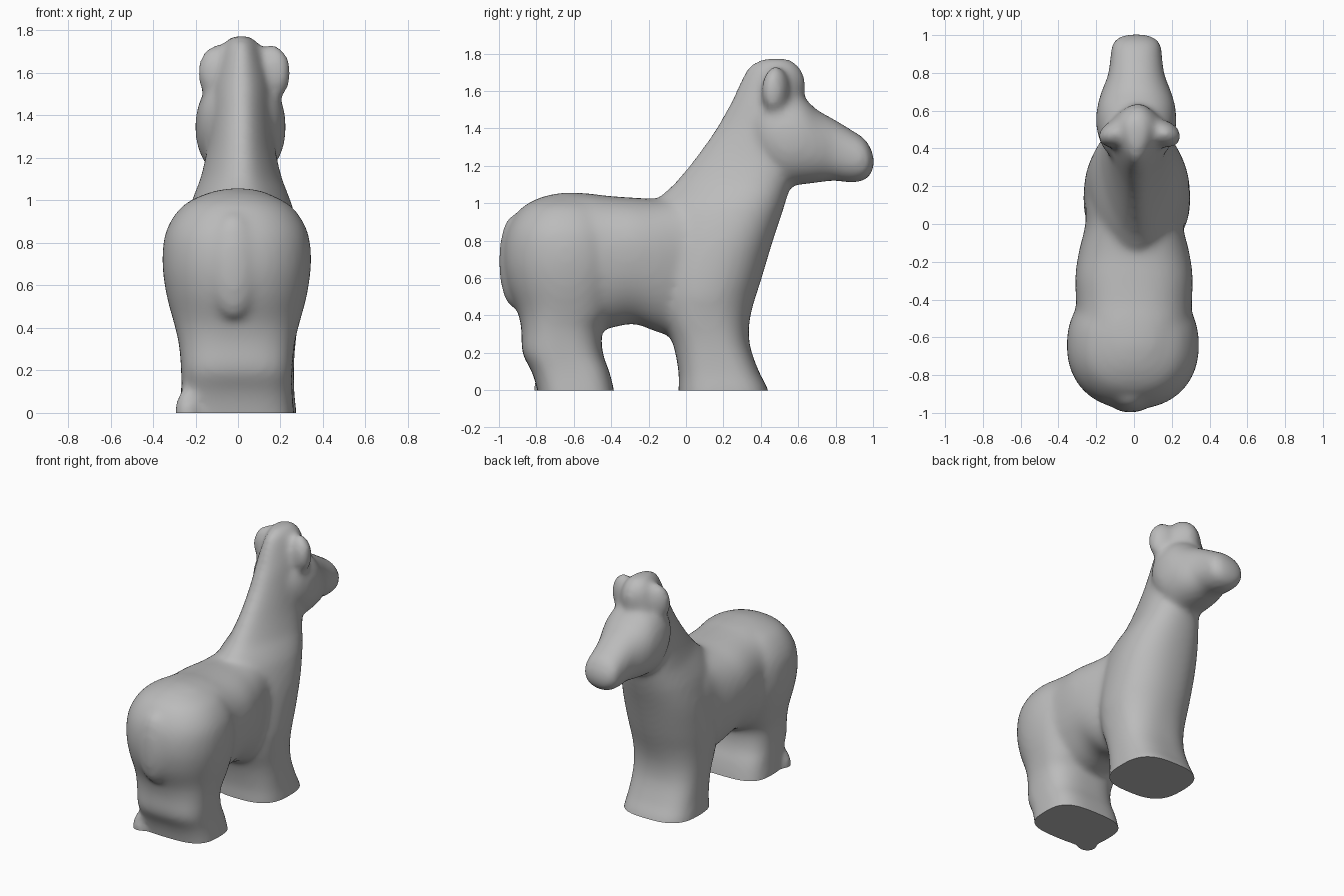
import bpy
import bmesh
import math
from mathutils import Vector, Matrix

default_cube = bpy.data.objects.get("Cube")
if default_cube:
    bpy.data.objects.remove(default_cube, do_unlink=True)

SIDES = 48
STEPS = 4


def interpolate(rows):
    """Smooth a list of section rows with a Catmull-Rom spline."""
    rows = [Vector(row) for row in rows]
    last = len(rows) - 1
    result = []
    for i in range(last):
        a, b, c, d = (rows[min(max(i + k, 0), last)] for k in (-1, 0, 1, 2))
        for step in range(STEPS):
            t = step / STEPS
            result.append(b + (c - a) * (t / 2)
                          + (a * 2 - b * 5 + c * 4 - d) * (t * t / 2)
                          + (b * 3 - a - c * 3 + d) * (t ** 3 / 2))
    return result + [rows[-1]]


def power(value, exponent):
    return math.copysign(abs(value) ** exponent, value)


def blend(low, high, value):
    return min(max((value - low) / (high - low), 0), 1)


def loft(bm, rows, upright, shift=0.0, roundness=lambda s: 2.2, pinch=lambda s: 0):
    """Rows are (station, low, high, half width).
    Upright lofts rise along z, the others run along y.
    Pinch narrows each section towards its low side."""
    rings = []
    for station, low, high, half in interpolate(rows):
        ring = []
        exponent = 2 / roundness(station)
        for k in range(SIDES):
            angle = math.tau * k / SIDES
            sine = power(math.sin(angle), exponent)
            width = half * (1 - pinch(station) * (1 - sine) / 2)
            x = shift + width * power(math.cos(angle), exponent)
            across = (low + high) / 2 + (high - low) / 2 * sine
            ring.append(bm.verts.new((x, across, station) if upright else (x, station, across)))
        rings.append(ring)
    for lower, upper in zip(rings, rings[1:]):
        for k in range(SIDES):
            n = (k + 1) % SIDES
            bm.faces.new((lower[k], lower[n], upper[n], upper[k]))
    bm.faces.new(rings[0][::-1])
    bm.faces.new(rings[-1])


def blob(bm, centre, radii, tilt=0.0):
    matrix = (Matrix.Translation(centre) @ Matrix.Rotation(tilt, 4, 'Z')
              @ Matrix.Diagonal((*radii, 1)))
    bmesh.ops.create_uvsphere(bm, u_segments=24, v_segments=16, radius=1, matrix=matrix)


bm = bmesh.new()

# Forelegs, chest and neck, narrowing to a ridge along the mane
loft(bm, [(-.15, -.04, .47, .265), (0, -.04, .44, .26), (.1, -.04, .39, .25),
          (.25, -.07, .34, .25), (.4, -.13, .345, .265), (.6, -.17, .405, .295),
          (.8, -.18, .465, .31), (.95, -.18, .515, .295), (1.03, -.14, .54, .27),
          (1.12, -.05, .565, .235), (1.25, .055, .59, .2), (1.4, .16, .62, .185),
          (1.55, .245, .62, .175), (1.67, .3, .62, .14), (1.74, .345, .59, .1),
          (1.775, .42, .53, .05)], upright=True, shift=.015,
     roundness=lambda z: 2.9 - .7 * blend(.1, .5, z),
     pinch=lambda z: .5 * blend(.5, 1.1, z))

# Hind legs and rump, squarer at the feet
loft(bm, [(-.15, -.77, -.36, .28), (0, -.795, -.385, .27), (.1, -.825, -.41, .262),
          (.2, -.875, -.445, .262), (.32, -.88, -.445, .272), (.42, -.9, -.38, .295),
          (.55, -.955, -.32, .33), (.7, -.98, -.3, .35), (.85, -.96, -.32, .335),
          (.97, -.885, -.38, .26), (1.03, -.78, -.45, .15), (1.05, -.7, -.5, .07)],
     upright=True, shift=-.006, roundness=lambda z: 3.2 - blend(.1, .5, z))

# Barrel of the body, narrowing to the belly
loft(bm, [(-.85, .5, .97, .2), (-.7, .36, 1.05, .3), (-.55, .33, 1.055, .335),
          (-.42, .33, 1.04, .34), (-.28, .355, 1.03, .345), (-.15, .31, 1.025, .325),
          (0, .28, 1.04, .285), (.15, .33, 1.05, .28), (.3, .45, 1.0, .2)],
     upright=False, roundness=lambda y: 2.3, pinch=lambda y: .22)

# Head and muzzle
loft(bm, [(.34, 1.28, 1.5, .12), (.42, 1.18, 1.58, .185), (.52, 1.1, 1.6, .212),
          (.62, 1.1, 1.57, .207), (.7, 1.11, 1.5, .185), (.79, 1.12, 1.45, .15),
          (.88, 1.11, 1.395, .138), (.95, 1.12, 1.35, .13), (.985, 1.15, 1.3, .1),
          (1.005, 1.19, 1.25, .05)], upright=False, shift=.012)

# Forelock, with ears swept back from it
blob(bm, (.02, .52, 1.63), (.1, .12, .145))
for side in (-1, 1):
    blob(bm, (.03 + side * .125, .48, 1.6), (.1, .07, .135), side * -.4)

# Tail, and the flared heel on the right
blob(bm, (-.02, -.92, .69), (.12, .08, .25))
blob(bm, (-.235, -.755, 0), (.065, .06, .12))

source_mesh = bpy.data.meshes.new("horse_source")
bmesh.ops.recalc_face_normals(bm, faces=bm.faces)
bm.to_mesh(source_mesh)
bm.free()
source = bpy.data.objects.new("horse_source", source_mesh)
bpy.context.collection.objects.link(source)

# Blend the parts into one soft skin
remesh = source.modifiers.new("Blend", 'REMESH')
remesh.mode = 'VOXEL'
remesh.voxel_size = .018
soften = source.modifiers.new("Soften", 'SMOOTH')
soften.factor = .5
soften.iterations = 18
depsgraph = bpy.context.evaluated_depsgraph_get()
mesh = bpy.data.meshes.new_from_object(source.evaluated_get(depsgraph))
bpy.data.objects.remove(source, do_unlink=True)

# Trim the feet flat on the ground
bm = bmesh.new()
bm.from_mesh(mesh)
cut = bmesh.ops.bisect_plane(bm, geom=bm.verts[:] + bm.edges[:] + bm.faces[:],
                             plane_co=(0, 0, 0), plane_no=(0, 0, -1), clear_outer=True)
rim = [e for e in cut["geom_cut"] if isinstance(e, bmesh.types.BMEdge)]
bmesh.ops.holes_fill(bm, edges=rim, sides=0)
bmesh.ops.recalc_face_normals(bm, faces=bm.faces)
bm.to_mesh(mesh)
bm.free()
mesh.name = "horse_body"
horse = bpy.data.objects.new("horse_body", mesh)
bpy.context.collection.objects.link(horse)

# Plain grey clay
grey = bpy.data.materials.new("clay grey")
grey.use_nodes = True
colour = (.5, .5, .5, 1)
grey.diffuse_color = colour
grey.node_tree.nodes["Principled BSDF"].inputs["Base Color"].default_value = colour
mesh.materials.clear()
mesh.materials.append(grey)

bpy.ops.object.select_all(action='DESELECT')
horse.select_set(True)
bpy.context.view_layer.objects.active = horse
bpy.ops.object.shade_smooth_by_angle(angle=math.radians(50))
